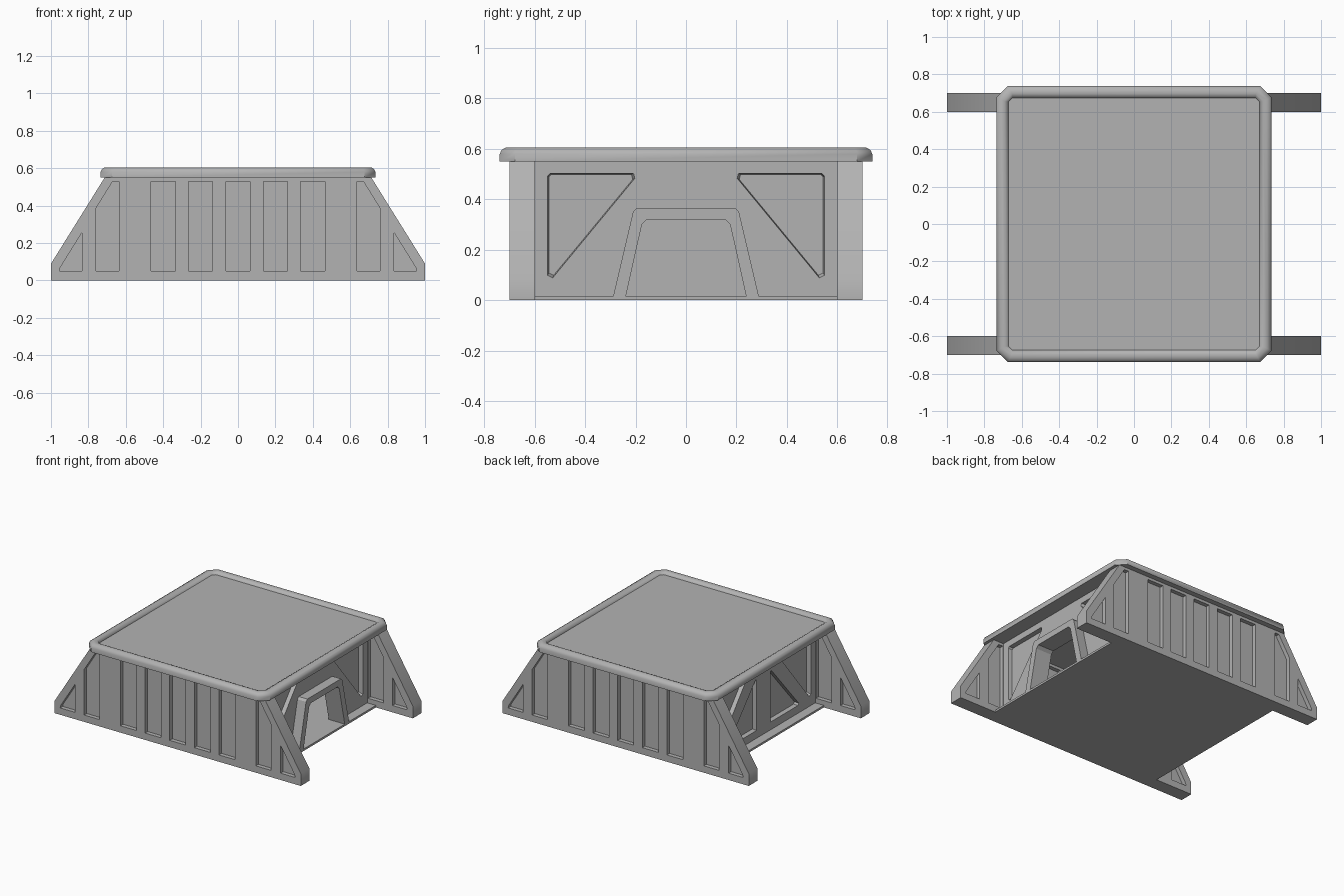
import bpy, bmesh, math
from mathutils import Vector

if "Cube" in bpy.data.objects:
    bpy.data.objects.remove(bpy.data.objects["Cube"])

GREY = (0.45, 0.45, 0.45, 1)
grey = bpy.data.materials.new("plain grey")
grey.use_nodes = True
grey.diffuse_color = GREY
grey.node_tree.nodes["Principled BSDF"].inputs["Base Color"].default_value = GREY


def add_prism(bm, outline, axis, lo, hi, taper=1.0):
    """Extrude a 2D outline along x or y; the hi end is scaled by taper."""
    mid = sum((Vector(p) for p in outline), Vector((0, 0))) / len(outline)

    def ring(depth, scale):
        pts = [mid + (Vector(p) - mid) * scale for p in outline]
        return [bm.verts.new((depth, p.x, p.y) if axis == "x" else (p.x, depth, p.y))
                for p in pts]
    a, b = ring(lo, 1.0), ring(hi, taper)
    bm.faces.new(a)
    bm.faces.new(b[::-1])
    for i in range(len(a)):
        j = (i + 1) % len(a)
        bm.faces.new((a[j], a[i], b[i], b[j]))


def finish(bm, name):
    bmesh.ops.recalc_face_normals(bm, faces=bm.faces)
    mesh = bpy.data.meshes.new(name)
    bm.to_mesh(mesh)
    bm.free()
    mesh.materials.append(grey)
    ob = bpy.data.objects.new(name, mesh)
    bpy.context.scene.collection.objects.link(ob)
    return ob


def activate(ob):
    bpy.ops.object.select_all(action="DESELECT")
    ob.select_set(True)
    bpy.context.view_layer.objects.active = ob


def cut(ob, cutter):
    mod = ob.modifiers.new("cut", "BOOLEAN")
    mod.object, mod.operation, mod.solver = cutter, "DIFFERENCE", "EXACT"
    cutter.hide_render = True
    activate(ob)
    bpy.ops.object.modifier_apply(modifier=mod.name)
    bpy.data.objects.remove(cutter)


def smooth(ob, degrees):
    activate(ob)
    bpy.ops.object.shade_smooth_by_angle(angle=math.radians(degrees))


def flip(outline, side):
    return [(p * side, q) for p, q in outline]


def mirrored(half):
    return half + [(-p, q) for p, q in reversed(half)]


# Ribbed side walls, panelled on both faces
WALL = mirrored([(1, 0), (1, 0.09), (0.71, 0.555)])
END_PANEL = [(0.635, 0.05), (0.76, 0.05), (0.76, 0.385), (0.67, 0.53), (0.635, 0.53)]
CORNER_PANEL = [(0.835, 0.05), (0.955, 0.05), (0.95, 0.07), (0.835, 0.255)]
panels = [[(0.2 * i - 0.065, 0.05), (0.2 * i + 0.065, 0.05),
           (0.2 * i + 0.065, 0.53), (0.2 * i - 0.065, 0.53)] for i in range(-2, 3)]
# the row of five is completed by one more plain panel beyond each end
for s in (1, -1):
    panels += [flip(END_PANEL, s), flip(CORNER_PANEL, s)]

for name, s in (("front_wall", -1), ("back_wall", 1)):
    bm = bmesh.new()
    add_prism(bm, WALL, "y", s * 0.6, s * 0.7)
    wall = finish(bm, name)
    for lo, hi in ((0.67, 0.8), (0.5, 0.63)):
        bm = bmesh.new()
        for outline in panels:
            add_prism(bm, outline, "y", s * lo, s * hi)
        cut(wall, finish(bm, "panel_cutter"))
    smooth(wall, 35)

# End walls with recessed triangles; one has a doorway, the other extra bracing
UPPER = [(0.2, 0.485), (0.205, 0.505), (0.54, 0.505), (0.55, 0.495),
         (0.55, 0.095), (0.53, 0.085)]
LOWER = [(0.08, 0.07), (0.4, 0.07), (0.41, 0.085), (0.09, 0.45), (0.08, 0.445)]
DOOR = [(0.24, 0.01), (0.175, 0.3), (0.155, 0.32)]
FRAME = [(0.29, 0.01), (0.21, 0.35), (0.195, 0.365)]

for name, e in (("left_end_wall", 1), ("right_end_wall", -1)):
    bm = bmesh.new()
    add_prism(bm, mirrored([(0.61, 0.01), (0.61, 0.555)]), "x", e * 0.57, e * 0.63)
    wall = finish(bm, name)
    bm = bmesh.new()
    for s in (1, -1):
        for outline in [UPPER] if e > 0 else [UPPER, LOWER]:
            add_prism(bm, flip(outline, s), "x", e * 0.64, e * 0.6, 0.95)
    cut(wall, finish(bm, "triangle_cutter"))
    if e > 0:
        bm = bmesh.new()
        add_prism(bm, mirrored([(0.245, -0.01)] + DOOR[1:]), "x", 0.5, 0.7)
        cut(wall, finish(bm, "door_cutter"))

# Projecting door frame
bm = bmesh.new()
arch = FRAME + [(-p, q) for p, q in reversed(FRAME)]
arch += [(-p, q) for p, q in DOOR] + DOOR[::-1]
add_prism(bm, arch, "x", 0.57, 0.7)
finish(bm, "door_frame")

# Thin floor
bm = bmesh.new()
add_prism(bm, mirrored([(0.7, 0), (0.7, 0.015)]), "y", -0.6, 0.6)
finish(bm, "floor")

# Roof slab with a rounded raised rim: half size, corner cut, height
RIM = [(0.735, 0.06, 0.55), (0.735, 0.06, 0.58), (0.728, 0.057, 0.595),
       (0.712, 0.05, 0.605), (0.692, 0.04, 0.605), (0.677, 0.028, 0.598),
       (0.67, 0.02, 0.585)]
bm = bmesh.new()
rings = []
for h, c, z in RIM:
    w, d = h, h + 0.004
    corners = [(w, d - c), (w - c, d), (c - w, d), (-w, d - c),
               (-w, c - d), (c - w, -d), (w - c, -d), (w, c - d)]
    rings.append([bm.verts.new((x, y, z)) for x, y in corners])
for a, b in zip(rings, rings[1:]):
    for i in range(8):
        j = (i + 1) % 8
        bm.faces.new((a[i], a[j], b[j], b[i]))
bm.faces.new(rings[0][::-1])
bm.faces.new(rings[-1])
smooth(finish(bm, "roof"), 44)
